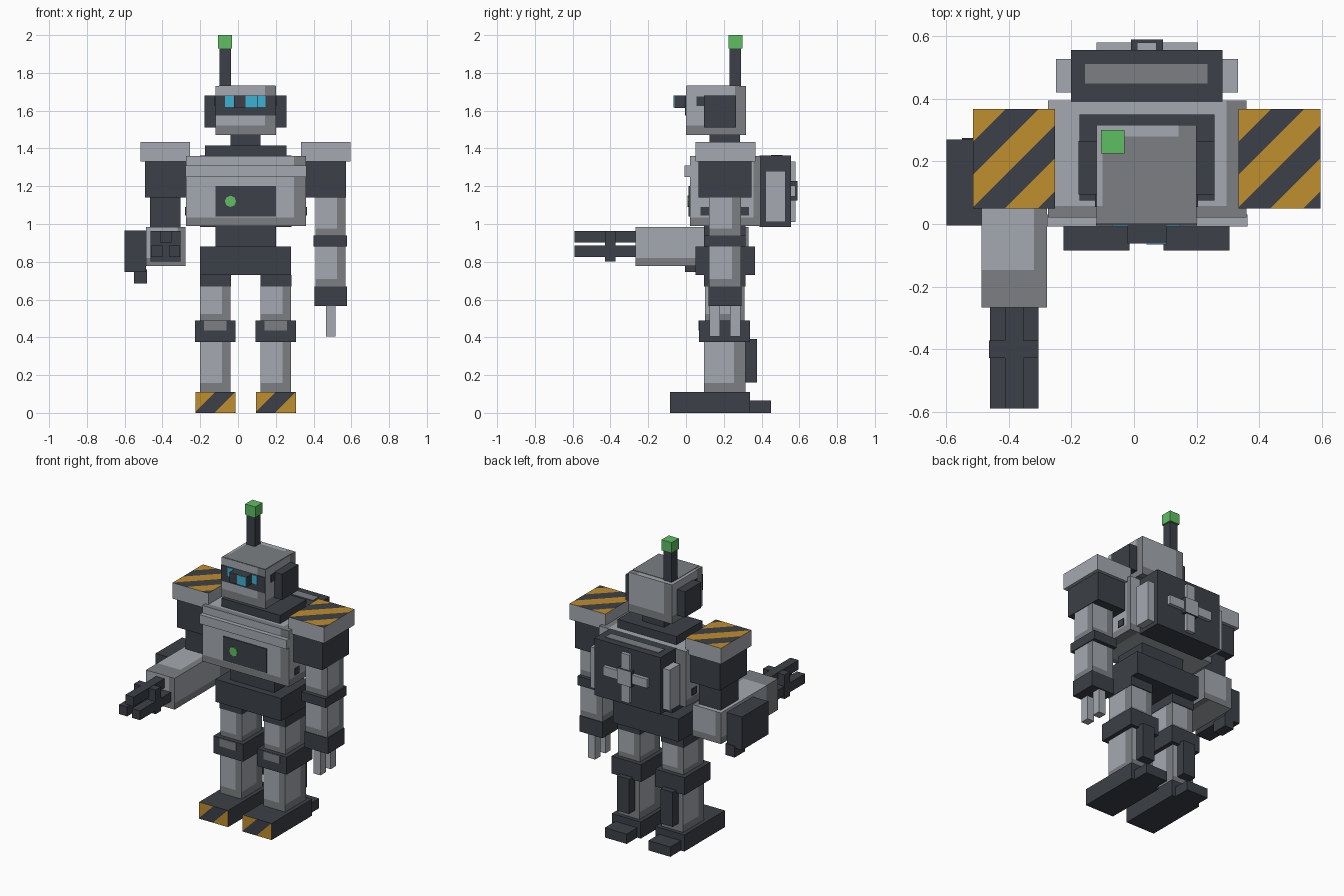
import bpy, bmesh
from mathutils import Vector

cube = bpy.data.objects.get("Cube")
if cube:
    bpy.data.objects.remove(cube, do_unlink=True)


def material(name, rgb):
    linear = [(c / 255 / 12.92) if c < 11 else ((c / 255 + 0.055) / 1.055) ** 2.4 for c in rgb]
    mat = bpy.data.materials.new(name)
    mat.use_nodes = True
    mat.diffuse_color = (*linear, 1)
    mat.node_tree.nodes["Principled BSDF"].inputs["Base Color"].default_value = (*linear, 1)
    return mat


LIGHT = material("light grey", (165, 170, 177))
MID = material("mid grey", (124, 127, 131))
DARK = material("charcoal", (60, 64, 71))
YELLOW = material("hazard yellow", (192, 142, 45))
GREEN = material("signal green", (95, 190, 100))
CYAN = material("eye cyan", (60, 178, 212))


def box(name, x, y, z, mats, cuts=(), rule=None):
    """Box spanning the x, y, z ranges; cuts are (point, normal) planes, rule picks a slot."""
    bm = bmesh.new()
    bmesh.ops.create_cube(bm, size=1)
    for v in bm.verts:
        v.co = [r[0] + (c + 0.5) * (r[1] - r[0]) for r, c in zip((x, y, z), v.co)]
    for point, normal in cuts:
        bmesh.ops.bisect_plane(bm, geom=bm.verts[:] + bm.edges[:] + bm.faces[:],
                               plane_co=point, plane_no=normal, dist=1e-5)
    bm.normal_update()
    if rule:
        for f in bm.faces:
            f.material_index = int(rule(f.calc_center_median(), f.normal))
    return finish(name, bm, mats)


def finish(name, bm, mats):
    mesh = bpy.data.meshes.new(name)
    bm.to_mesh(mesh)
    bm.free()
    for m in mats if isinstance(mats, tuple) else (mats,):
        mesh.materials.append(m)
    obj = bpy.data.objects.new(name, mesh)
    bpy.context.collection.objects.link(obj)
    return obj


def worn_box(name, x, y, z, side=0.28, base=0.18):
    """Light box whose faces carry a mid grey strip along the right and lower edges."""
    lo, size = Vector((x[0], y[0], z[0])), Vector((x[1] - x[0], y[1] - y[0], z[1] - z[0]))
    cuts = []
    for axis, steps in ((0, (side, 1 - side)), (1, (side, 1 - side)), (2, (base,))):
        for t in steps:
            point, normal = lo.copy(), Vector((0, 0, 0))
            point[axis] += t * size[axis]
            normal[axis] = 1
            cuts.append((point, normal))

    def rule(c, n):
        u, v, w = [(c[i] - lo[i]) / size[i] for i in range(3)]
        if abs(n.z) > 0.5:
            return u > 1 - side or v < side
        across = (u if n.y < 0 else 1 - u) if abs(n.y) > 0.5 else (v if n.x > 0 else 1 - v)
        return across > 1 - side or w < base

    return box(name, x, y, z, (LIGHT, MID), cuts, rule)


def hazard_box(name, x, y, z, base, facing):
    """Box with diagonal yellow and charcoal stripes on the face that looks along facing."""
    facing, step = Vector(facing), 0.105
    diagonal = Vector((1, -1, 0)) if facing.z else Vector((1, 0, -1))
    start = Vector((x[0], y[1] if facing.z else y[0], z[1]))
    cuts = [(start + Vector((step * i, 0, 0)), diagonal) for i in range(1, 7)]

    def rule(c, n):
        if n.dot(facing) < 0.9:
            return 0
        return 1 + int((c - start).dot(diagonal) / step) % 2

    return box(name, x, y, z, (base, YELLOW, DARK), cuts, rule)


def span(centre, half):
    return (centre - half, centre + half)


# Legs and feet
for side, cx in (("right", -0.12), ("left", 0.2)):
    hazard_box(side + "_foot", span(cx, 0.106), (-0.085, 0.34), (0, 0.11), DARK, (0, -1, 0))
    box(side + "_heel", span(cx, 0.08), (0.34, 0.45), (0, 0.065), DARK)
    worn_box(side + "_shin", span(cx, 0.08), (0.095, 0.315), (0.11, 0.375))
    box(side + "_calf_piston", span(cx, 0.045), (0.315, 0.375), (0.16, 0.39), DARK)
    box(side + "_knee", span(cx, 0.108), (0.07, 0.34), (0.375, 0.49), DARK)
    box(side + "_knee_patch", span(cx, 0.06), (0.065, 0.07), (0.435, 0.488), MID)
    worn_box(side + "_thigh", span(cx, 0.08), (0.1, 0.31), (0.49, 0.67))
    box(side + "_hip_joint", span(cx, 0.082), (0.095, 0.315), (0.67, 0.73), DARK)

# Hips, waist and torso
box("hips", (-0.2, 0.28), (0.05, 0.365), (0.73, 0.88), DARK)
box("waist", (-0.12, 0.2), (0.095, 0.315), (0.88, 0.99), DARK)
worn_box("torso", (-0.275, 0.36), (0.02, 0.395), (0.99, 1.36), 0.1, 0.12)
box("chest_band", (-0.278, 0.363), (-0.008, 0.03), (1.25, 1.31), LIGHT)
box("chest_panel", (-0.12, 0.2), (0.014, 0.02), (1.04, 1.2), DARK)
for y in (0.1, 0.31):
    for side, x in (("right", -0.278), ("left", 0.363)):
        box(side + "_torso_vent", span(x, 0.003), span(y, 0.024), (1.045, 1.09), DARK)

# Chest light
bm = bmesh.new()
bmesh.ops.create_cone(bm, cap_ends=True, segments=8, radius1=0.03, radius2=0.03, depth=0.008)
for v in bm.verts:
    v.co = (v.co.x - 0.04, 0.012 + v.co.z, 1.12 - v.co.y)
bmesh.ops.recalc_face_normals(bm, faces=bm.faces)
finish("chest_light", bm, GREEN)

# Collar, neck and head
box("collar", (-0.175, 0.257), (0.075, 0.35), (1.36, 1.415), DARK)
box("neck", (-0.04, 0.12), (0.125, 0.285), (1.415, 1.47), DARK)
worn_box("head", (-0.12, 0.2), (0, 0.317), (1.47, 1.73), 0.18, 0.2)
box("head_top_panel", (-0.1, 0.198), (0.002, 0.28), (1.73, 1.733), MID)
box("visor", (-0.121, 0.201), (-0.004, 0.002), (1.575, 1.68), DARK)
box("eye_strip", (-0.07, 0.145), (-0.008, -0.003), (1.62, 1.678), CYAN)
box("eye_scope", (-0.02, 0.105), (-0.062, 0), (1.615, 1.68), DARK)
box("scope_lens", (0.04, 0.104), (-0.065, -0.062), (1.616, 1.679), CYAN)
for side, x in (("right", (-0.178, -0.12)), ("left", (0.2, 0.257))):
    box(side + "_ear", x, (0.095, 0.265), (1.51, 1.68), DARK)
    edge = -0.121 if side == "right" else 0.201
    box(side + "_ear_tab", span(edge, 0.003), (0.055, 0.1), (1.625, 1.675), DARK)
box("antenna", (-0.098, -0.038), (0.23, 0.29), (1.73, 1.93), DARK)
box("antenna_tip", (-0.105, -0.031), (0.225, 0.3), (1.93, 2.0), GREEN)

# Shoulders
for side, cx in (("right", -0.384), ("left", 0.465)):
    hazard_box(side + "_shoulder_pad", span(cx, 0.131), (0.05, 0.368), (1.33, 1.435),
               LIGHT, (0, 0, 1))
    box(side + "_shoulder", span(cx, 0.108), (0.065, 0.347), (1.14, 1.33), DARK)

# Left arm and hand
worn_box("left_upper_arm", (0.41, 0.57), (0.122, 0.29), (0.94, 1.14))
box("left_elbow", (0.4, 0.576), (0.095, 0.315), (0.88, 0.94), DARK)
worn_box("left_forearm", (0.41, 0.57), (0.122, 0.29), (0.67, 0.88))
box("left_wrist", (0.405, 0.576), (0.118, 0.295), (0.565, 0.67), DARK)
for name, cy in (("front", 0.153), ("back", 0.26)):
    box("left_" + name + "_finger", (0.465, 0.517), span(cy, 0.028), (0.405, 0.565), LIGHT)

# Right arm with triple barrels
box("right_upper_arm", (-0.465, -0.305), (0.115, 0.3), (0.98, 1.14), DARK)
worn_box("right_forearm", (-0.488, -0.278), (-0.267, 0.33), (0.778, 0.985), 0.2, 0.2)
box("ammo_box", (-0.6, -0.488), (-0.005, 0.27), (0.745, 0.965), DARK)
box("ammo_feed", (-0.55, -0.482), (0.17, 0.275), (0.685, 0.76), DARK)
for name, cx, cz in (("top", -0.383, 0.933), ("outer", -0.43, 0.855), ("inner", -0.336, 0.855)):
    box(name + "_barrel", span(cx, 0.03), (-0.59, -0.267), span(cz, 0.031), DARK)
box("barrel_clamp", (-0.463, -0.305), (-0.428, -0.372), (0.802, 0.962), DARK)

# Backpack with side plates and cross
box("backpack", (-0.202, 0.283), (0.39, 0.557), (0.985, 1.362), DARK)
box("backpack_top_panel", (-0.157, 0.235), (0.45, 0.512), (1.362, 1.366), MID)
for side, x in (("right", (-0.25, -0.202)), ("left", (0.283, 0.332))):
    box(side + "_backpack_plate", x, (0.42, 0.527), (1.01, 1.28), LIGHT)
box("cross_bar", (-0.12, 0.204), (0.557, 0.58), (1.145, 1.205), LIGHT)
box("cross_post", (0.01, 0.072), (0.557, 0.58), (1.01, 1.33), LIGHT)
box("cross_hub", (-0.01, 0.092), (0.557, 0.59), (1.125, 1.228), (DARK, LIGHT),
    rule=lambda c, n: n.y > 0.5)
